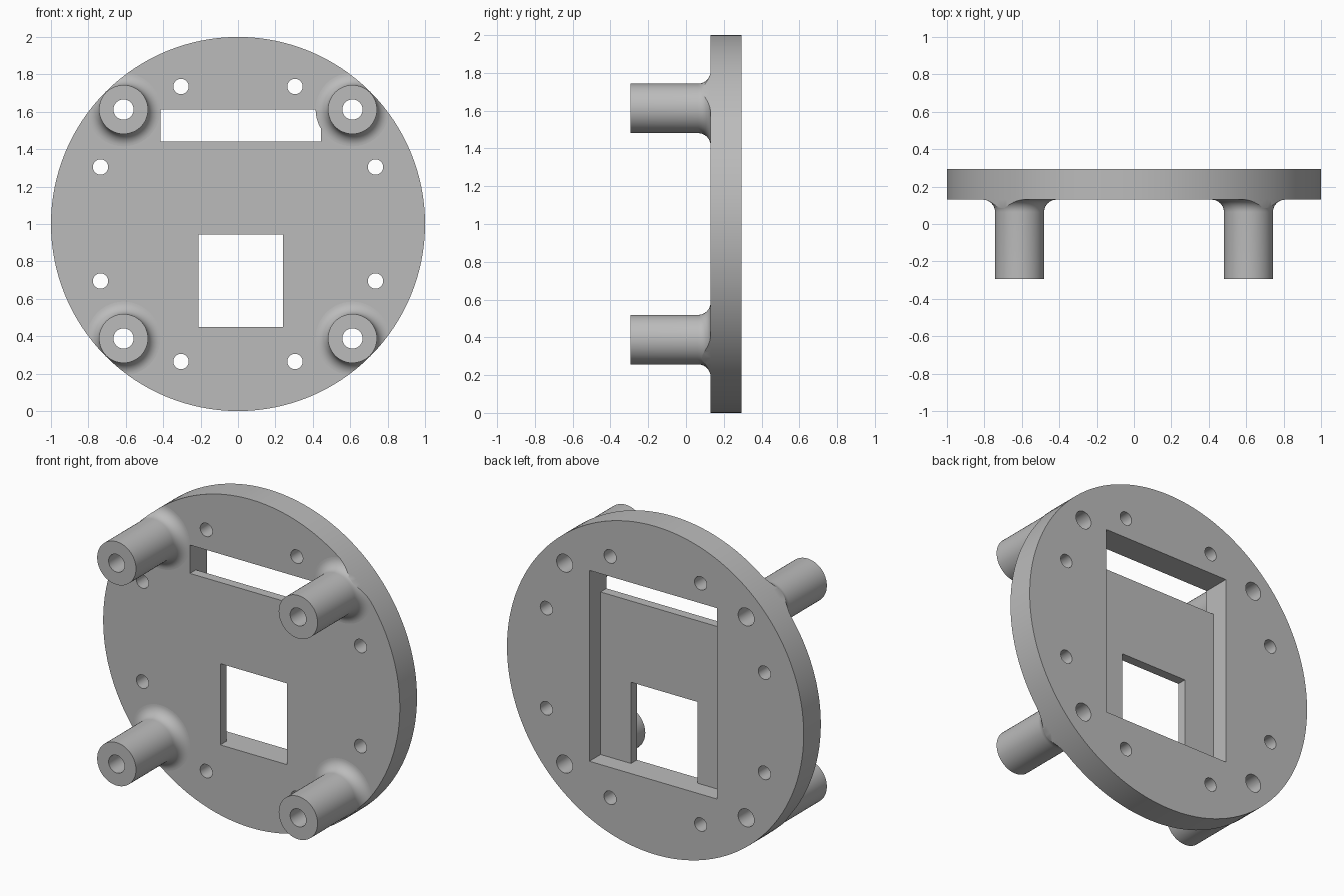
import bpy, bmesh, math
from mathutils import Matrix, Vector

cube = bpy.data.objects.get("Cube")
if cube:
    bpy.data.objects.remove(cube)

FRONT, BACK, TIP, FLOOR = 0.13, 0.295, -0.295, 0.187
POST_R, BORE_R, HOLE_R, FILLET = 0.131, 0.054, 0.041, 0.066
POST = 0.612

grey = bpy.data.materials.new("plain_grey")
grey.use_nodes = True
COLOUR = (0.5, 0.5, 0.5, 1)
grey.diffuse_color = COLOUR
grey.node_tree.nodes["Principled BSDF"].inputs["Base Color"].default_value = COLOUR


def finish(name, bm):
    bmesh.ops.recalc_face_normals(bm, faces=bm.faces[:])
    mesh = bpy.data.meshes.new(name)
    bm.to_mesh(mesh)
    bm.free()
    mesh.materials.append(grey)
    obj = bpy.data.objects.new(name, mesh)
    bpy.context.collection.objects.link(obj)
    return obj


def add_rod(bm, x, z, radius, y0, y1, sides):
    """Cylinder running front to back."""
    place = Matrix.Translation((x, (y0 + y1) / 2, z)) @ Matrix.Rotation(math.pi / 2, 4, "X")
    bmesh.ops.create_cone(bm, cap_ends=True, segments=sides, radius1=radius,
                          radius2=radius, depth=y1 - y0, matrix=place)


def rod(name, *args):
    bm = bmesh.new()
    add_rod(bm, *args)
    return finish(name, bm)


def box(name, x0, x1, y0, y1, z0, z1):
    bm = bmesh.new()
    size = Matrix.Diagonal((x1 - x0, y1 - y0, z1 - z0, 1))
    centre = Matrix.Translation(((x0 + x1) / 2, (y0 + y1) / 2, (z0 + z1) / 2))
    bmesh.ops.create_cube(bm, size=1, matrix=centre @ size)
    return finish(name, bm)


def combine(obj, tool, operation="DIFFERENCE"):
    """Apply a boolean and discard its tool."""
    mod = obj.modifiers.new("cut", "BOOLEAN")
    mod.operation, mod.solver, mod.object = operation, "EXACT", tool
    bpy.context.view_layer.update()
    result = bpy.data.meshes.new_from_object(
        obj.evaluated_get(bpy.context.evaluated_depsgraph_get()))
    obj.modifiers.clear()
    obj.data = result
    bpy.data.objects.remove(tool)


def smooth(obj):
    bpy.ops.object.select_all(action="DESELECT")
    obj.select_set(True)
    bpy.context.view_layer.objects.active = obj
    bpy.ops.object.shade_smooth_by_angle(angle=math.radians(30))


# Round plate with a rear pocket, a slot and a window through its floor
plate = rod("round_plate", 0, 1, 1, FRONT, BACK, 128)
combine(plate, box("pocket_cutter", -0.415, 0.445, FLOOR, 0.5, 0.45, 1.613))
combine(plate, box("slot_cutter", -0.415, 0.445, 0, 0.5, 1.44, 1.613))
combine(plate, box("window_cutter", -0.21, 0.24, 0, 0.5, 0.45, 0.945))

# Ring of screw holes and the post bores
bm = bmesh.new()
for sx in (-1, 1):
    for sz in (-1, 1):
        for x, z, r in ((0.305, 0.735, HOLE_R), (0.735, 0.305, HOLE_R), (POST, POST, BORE_R)):
            add_rod(bm, sx * x, 1 + sz * z, r, 0, 0.5, 48)
combine(plate, finish("hole_cutter", bm))
smooth(plate)

# Hollow posts with a filleted foot, trimmed to the plate's rim
foot = POST_R + FILLET
profile = [(BORE_R, FRONT), (BORE_R, TIP), (POST_R, TIP)]
for i in range(11):
    t = math.pi / 2 * i / 10
    profile.append((foot - FILLET * math.cos(t), FRONT - FILLET + FILLET * math.sin(t)))

for side, sx in (("right", -1), ("left", 1)):
    for level, sz in (("lower", -1), ("upper", 1)):
        bm = bmesh.new()
        verts = [bm.verts.new((r, y, 0)) for r, y in profile]
        edges = [bm.edges.new((a, b)) for a, b in zip(verts, verts[1:] + verts[:1])]
        bmesh.ops.spin(bm, geom=verts + edges, cent=(0, 0, 0), axis=(0, 1, 0),
                       angle=math.tau, steps=48, use_merge=False)
        bmesh.ops.remove_doubles(bm, verts=bm.verts[:], dist=0.0001)
        bmesh.ops.translate(bm, verts=bm.verts[:], vec=Vector((sx * POST, 0, 1 + sz * POST)))
        post = finish(f"{level}_{side}_post", bm)
        combine(post, rod("rim_cutter", 0, 1, 1, -0.5, 0.5, 128), "INTERSECT")
        smooth(post)
